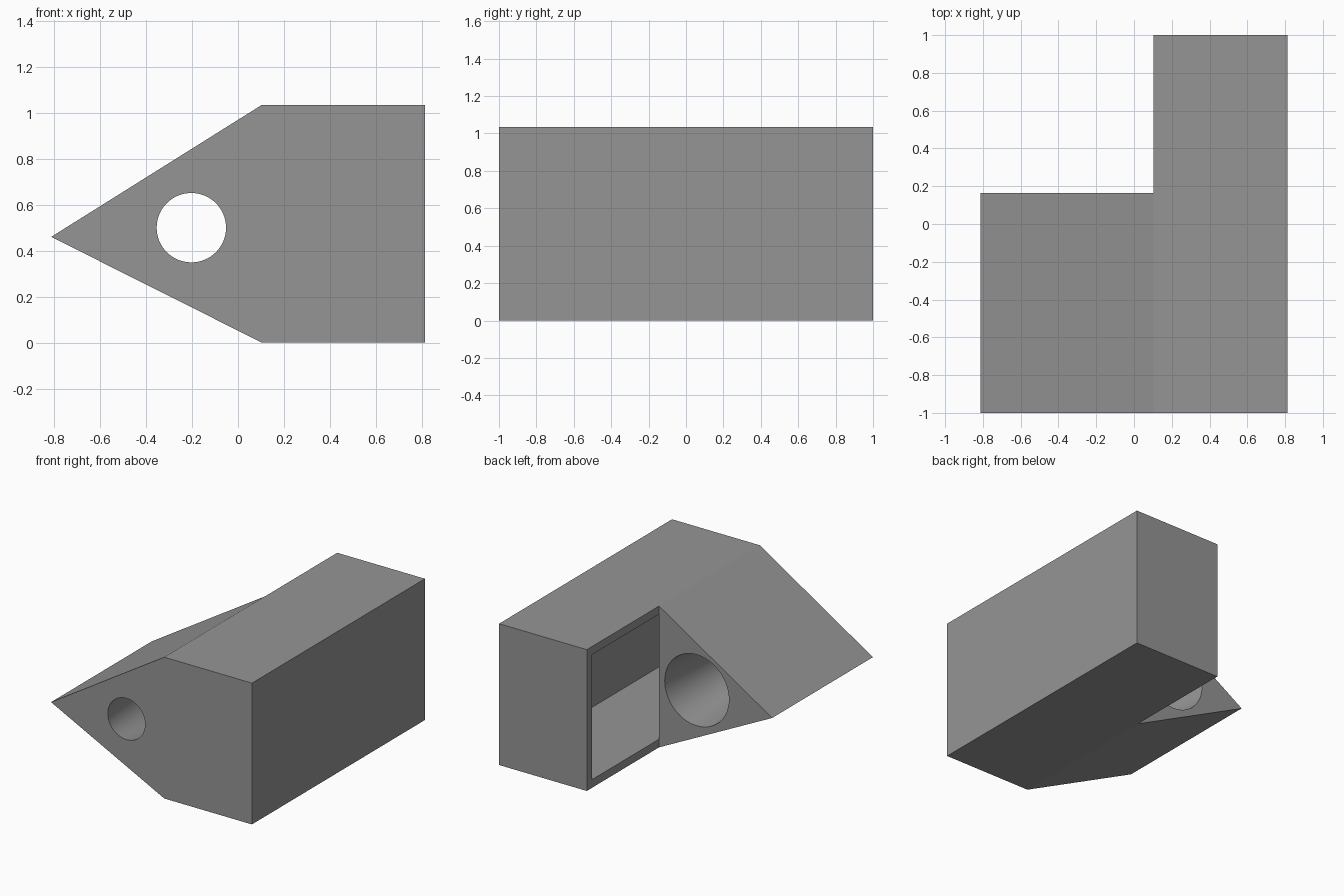
import bpy, bmesh, math
from mathutils import Matrix

if "Cube" in bpy.data.objects:
    bpy.data.objects.remove(bpy.data.objects["Cube"])

WALL = 0.06
HALF = 0.813     # half width in x
TOP = 1.034      # height
SEAM = 0.103     # where the wedge meets the box


def finish(name, bm):
    bmesh.ops.recalc_face_normals(bm, faces=bm.faces)
    mesh = bpy.data.meshes.new(name)
    bm.to_mesh(mesh)
    bm.free()
    obj = bpy.data.objects.new(name, mesh)
    bpy.context.collection.objects.link(obj)
    return obj


def prism(name, profile, y0, y1):
    """Extrude an (x, z) profile along y."""
    bm = bmesh.new()
    face = bm.faces.new([bm.verts.new((x, y0, z)) for x, z in profile])
    out = bmesh.ops.extrude_face_region(bm, geom=[face])
    verts = [v for v in out["geom"] if isinstance(v, bmesh.types.BMVert)]
    bmesh.ops.translate(bm, verts=verts, vec=(0, y1 - y0, 0))
    return finish(name, bm)


def rect(x0, x1, z0, z1):
    return [(x0, z0), (x1, z0), (x1, z1), (x0, z1)]


def tapered_bore(name, x, z, y0, y1, r0, r1):
    bm = bmesh.new()
    place = Matrix.Translation((x, (y0 + y1) / 2, z)) @ Matrix.Rotation(-math.pi / 2, 4, 'X')
    bmesh.ops.create_cone(bm, cap_ends=True, segments=64, radius1=r0, radius2=r1,
                          depth=y1 - y0, matrix=place)
    return finish(name, bm)


def cut(target, cutter):
    cutter.hide_render = True
    mod = target.modifiers.new("cut", 'BOOLEAN')
    mod.operation = 'DIFFERENCE'
    mod.solver = 'EXACT'
    mod.object = cutter
    bpy.context.view_layer.objects.active = target
    bpy.ops.object.modifier_apply(modifier=mod.name)
    bpy.data.objects.remove(cutter)


# Full-length body with a pointed side
body = prism("pointed_housing",
             [(-HALF, 0.46), (SEAM, 0), (HALF, 0), (HALF, TOP), (SEAM, TOP)], -1, 1)

# Hollow of the box, reaching just past the notch plane
cut(body, prism("cavity_cutter", rect(SEAM - 0.001, HALF - WALL, WALL, TOP - WALL),
                -1 + WALL, 1 - WALL))

# Notch removing the point behind the wedge
cut(body, prism("notch_cutter", rect(-1, SEAM, -0.2, 1.3), 0.165, 1.2))

# Hole through the wedge, widening toward the back
slope = (0.26 - 0.151) / 1.165
cut(body, tapered_bore("bore_cutter", -0.203, 0.5, -1.05, 0.215,
                       0.151 - 0.05 * slope, 0.26 + 0.05 * slope))

# Dark grey finish
grey = bpy.data.materials.new("dark_grey")
grey.diffuse_color = (0.3, 0.3, 0.3, 1)
grey.use_nodes = True
grey.node_tree.nodes["Principled BSDF"].inputs["Base Color"].default_value = grey.diffuse_color
body.data.materials.clear()
body.data.materials.append(grey)

# Smooth the bore, keep flat faces crisp
bpy.ops.object.select_all(action='DESELECT')
body.select_set(True)
bpy.context.view_layer.objects.active = body
bpy.ops.object.shade_smooth_by_angle(angle=math.radians(20))
